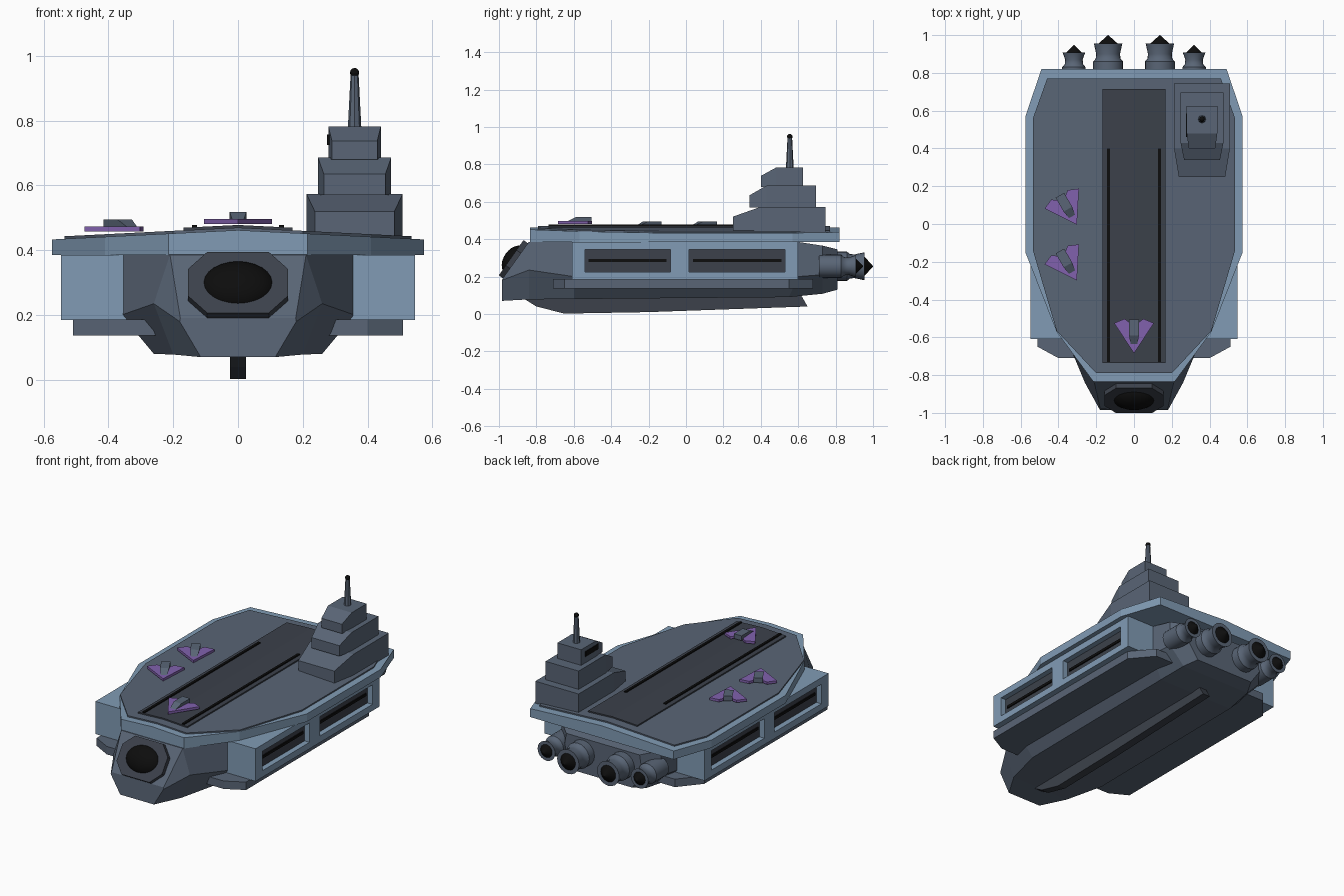
import bpy, bmesh, math
from mathutils import Matrix, Vector

if "Cube" in bpy.data.objects:
    bpy.data.objects.remove(bpy.data.objects["Cube"])


def mat(name, r, g, b):
    m = bpy.data.materials.new(name)
    m.diffuse_color = (r, g, b, 1)
    m.use_nodes = True
    m.node_tree.nodes["Principled BSDF"].inputs["Base Color"].default_value = m.diffuse_color
    return m


HULL = mat("hull_grey", 0.10, 0.13, 0.18)
TRIM = mat("trim_blue", 0.22, 0.33, 0.46)
DARK = mat("dark_grey", 0.045, 0.053, 0.07)
BLACK = mat("black", 0.004, 0.004, 0.004)
PURPLE = mat("purple", 0.22, 0.12, 0.42)


def finish(name, bm, material):
    bmesh.ops.recalc_face_normals(bm, faces=bm.faces)
    me = bpy.data.meshes.new(name)
    bm.to_mesh(me)
    bm.free()
    me.materials.append(material)
    ob = bpy.data.objects.new(name, me)
    bpy.context.collection.objects.link(ob)
    return ob


def loft(name, rings, material):
    """Skin closed rings of equal length and cap both ends."""
    bm = bmesh.new()
    vs = [[bm.verts.new(p) for p in r] for r in rings]
    n = len(rings[0])
    for a, b in zip(vs, vs[1:]):
        for i in range(n):
            j = (i + 1) % n
            bm.faces.new((a[i], a[j], b[j], b[i]))
    bm.faces.new(vs[0])
    bm.faces.new(vs[-1])
    return finish(name, bm, material)


def box(name, x0, x1, y0, y1, z0, z1, material):
    rect = [(x0, y0), (x1, y0), (x1, y1), (x0, y1)]
    return loft(name, [[(x, y, z) for x, y in rect] for z in (z0, z1)], material)


def lathe_y(name, x, z, profile, material, seg=20):
    """Revolve (radius, y) profile around an axis parallel to y."""
    ring = [2 * math.pi * i / seg for i in range(seg)]
    ob = loft(name, [[(x + r * math.cos(a), y, z + r * math.sin(a)) for a in ring]
                     for r, y in profile], material)
    smooth(ob)
    return ob


def smooth(ob):
    bpy.ops.object.select_all(action='DESELECT')
    ob.select_set(True)
    bpy.context.view_layer.objects.active = ob
    bpy.ops.object.shade_smooth_by_angle(angle=math.radians(35))


# Main hull: half rings of bottom, chine and top points, mirrored
half_rings = [
    [(0.115, -0.985, 0.07), (0.18, -0.985, 0.18), (0.178, -0.98, 0.19)],
    [(0.20, -0.84, 0.078), (0.26, -0.84, 0.235), (0.21, -0.84, 0.386)],
    [(0.26, -0.60, 0.08), (0.36, -0.60, 0.20), (0.36, -0.60, 0.39)],
    [(0.26, 0.55, 0.09), (0.36, 0.60, 0.20), (0.36, 0.60, 0.385)],
    [(0.24, 0.73, 0.108), (0.34, 0.73, 0.21), (0.34, 0.73, 0.365)],
    [(0.20, 0.81, 0.13), (0.27, 0.81, 0.23), (0.25, 0.81, 0.345)],
]
loft("hull", [h + [(-x, y, z) for x, y, z in reversed(h)] for h in half_rings], HULL)

# Keel fin
keel = [(-0.88, 0.09), (-0.80, 0.04), (-0.65, 0.002), (-0.2, 0.01),
        (0.65, 0.04), (0.61, 0.11), (-0.8, 0.12)]
loft("keel", [[(x, y, z) for y, z in keel] for x in (-0.025, 0.025)], DARK)


# Cambered flight deck plates
def deck_plate(name, outline, bottom, lift, material):
    bm = bmesh.new()
    pts = outline + [(0, outline[-1][1])]
    pts = [(0, outline[0][1])] + pts

    def top(x):
        return 0.462 - 0.05 * x + lift
    for s in (1, -1):
        up = [bm.verts.new((s * x, y, top(x))) for x, y in pts]
        lo = [bm.verts.new((s * x, y, bottom)) for x, y in pts]
        bm.faces.new(up)
        bm.faces.new(lo)
        for i in range(len(pts) - 1):
            bm.faces.new((up[i], up[i + 1], lo[i + 1], lo[i]))
    bmesh.ops.remove_doubles(bm, verts=bm.verts, dist=1e-5)
    return finish(name, bm, material)


deck_plate("deck_rim", [(0.215, -0.835), (0.41, -0.57), (0.575, -0.15),
                        (0.575, 0.57), (0.49, 0.82)], 0.385, 0, TRIM)
deck_plate("deck_surface", [(0.20, -0.79), (0.41, -0.565), (0.535, -0.14),
                            (0.535, 0.56), (0.46, 0.77)], 0.42, 0.008, HULL)
deck_plate("runway", [(0.168, -0.735), (0.168, 0.715)], 0.44, 0.016, DARK)

# Nose cannon: octagonal collar and black dome on the sloped bow
slope = Matrix.Translation((0, -0.917, 0.288)) @ Matrix.Rotation(math.radians(55), 4, 'X')
octagon = [(0.155, 0.05), (0.095, 0.115), (-0.095, 0.115), (-0.155, 0.05),
           (-0.155, -0.05), (-0.095, -0.115), (0.095, -0.115), (0.155, -0.05)]
loft("cannon_collar", [[slope @ Vector((x, y, z)) for x, y in octagon]
                       for z in (-0.02, 0.022)], DARK)
bm = bmesh.new()
bmesh.ops.create_uvsphere(bm, u_segments=24, v_segments=12, radius=1,
                          matrix=slope @ Matrix.Diagonal((0.115, 0.086, 0.058, 1)))
smooth(finish("cannon_dome", bm, BLACK))

for side, s in (("right", 1), ("left", -1)):
    def sbox(name, x0, x1, *rest):
        return box(f"{name}_{side}", s * x0, s * x1, *rest)

    # Hangar pod built as a core plus a frame around two recessed bays
    sbox("pod_core", 0.34, 0.50, -0.61, 0.60, 0.185, 0.386, TRIM)
    for i, (a, b) in enumerate([(0.185, 0.225), (0.345, 0.386)]):
        sbox(f"pod_rail_{i}", 0.50, 0.547, -0.61, 0.60, a, b, TRIM)
    for i, (a, b) in enumerate([(-0.61, -0.54), (-0.083, 0.017), (0.53, 0.60)]):
        sbox(f"pod_post_{i}", 0.50, 0.547, a, b, 0.225, 0.345, TRIM)
    for i, (a, b) in enumerate([(-0.54, -0.083), (0.017, 0.53)]):
        sbox(f"bay_door_{i}", 0.495, 0.513, a, b, 0.225, 0.345, DARK)
        sbox(f"bay_slit_{i}", 0.51, 0.52, a + 0.02, b - 0.02, 0.277, 0.293, BLACK)

    # Lower skirt
    skirt = [(0.20, -0.71), (0.40, -0.71), (0.51, -0.65), (0.51, 0.55), (0.40, 0.68), (0.20, 0.68)]
    loft(f"skirt_{side}", [[(s * x, y, z) for x, y in skirt] for z in (0.137, 0.186)], HULL)

    # Runway light strips
    sbox("runway_strip", 0.127, 0.142, -0.73, 0.40, 0.46, 0.478, BLACK)

    # Engines: inner large, outer small
    lathe_y(f"main_engine_{side}", s * 0.137, 0.255,
            [(0.079, 0.76), (0.079, 0.86), (0.066, 0.875), (0.063, 0.90), (0.075, 0.955)], HULL)
    lathe_y(f"main_exhaust_{side}", s * 0.137, 0.255, [(0.052, 0.954), (0.001, 1.0)], BLACK)
    lathe_y(f"small_engine_{side}", s * 0.318, 0.255,
            [(0.062, 0.71), (0.062, 0.83), (0.049, 0.845), (0.046, 0.87), (0.06, 0.908)], HULL)
    lathe_y(f"small_exhaust_{side}", s * 0.318, 0.255, [(0.041, 0.907), (0.001, 0.947)], BLACK)

# Command tower: stacked tiers with a narrowed, sloped front
TX = 0.36
tiers = [(0.148, 0.123, 0.25, 0.40, 0.745, 0.43, 0.52, 0.573),
         (0.113, 0.095, 0.34, 0.43, 0.695, 0.57, 0.635, 0.686),
         (0.081, 0.070, 0.40, 0.48, 0.625, 0.68, 0.738, 0.782)]
for i, (wb, wf, yf, yt, yb, z0, zm, z1) in enumerate(tiers):
    ring = [(wf, yf, z0), (wf, yf, zm), (wb, yt, z1), (wb, yt, z0)]
    loft(f"tower_tier_{i}", [
        [(TX + sx * wf, yf, z) for sx, z in ((-1, z0), (1, z0), (1, zm), (-1, zm))],
        [(TX + sx * wb, yt, z) for sx, z in ((-1, z0), (1, z0), (1, z1), (-1, z1))],
        [(TX + sx * wb, yb, z) for sx, z in ((-1, z0), (1, z0), (1, z1), (-1, z1))]], HULL)
box("bridge_window", 0.275, 0.285, 0.46, 0.585, 0.725, 0.757, BLACK)

# Mast and beacon
ring = [math.tau * i / 8 for i in range(8)]
loft("mast", [[(TX + r * math.cos(a), 0.555 + r * math.sin(a), z) for a in ring]
              for r, z in ((0.021, 0.775), (0.012, 0.95))], HULL)
bm = bmesh.new()
bmesh.ops.create_uvsphere(bm, u_segments=10, v_segments=6, radius=0.015,
                          matrix=Matrix.Translation((TX, 0.555, 0.948)))
finish("beacon", bm, BLACK)

# Parked fighters: delta wings and wedge fuselage
wing = [(0, -0.105), (0.105, 0.055), (0.05, 0.078), (0, 0.04), (-0.05, 0.078), (-0.105, 0.055)]
body = [(-0.07, 0.01), (-0.01, 0.040), (0.075, 0.040), (0.075, 0.01)]
for i, (x, y, z, ang) in enumerate([(0, -0.58, 0.478, 0), (-0.355, 0.087, 0.455, 30),
                                    (-0.355, -0.208, 0.455, 30)]):
    place = Matrix.Translation((x, y, z)) @ Matrix.Rotation(math.radians(ang), 4, 'Z')
    loft(f"fighter_wing_{i}", [[place @ Vector((px, py, h)) for px, py in wing]
                               for h in (0.003, 0.018)], PURPLE)
    loft(f"fighter_body_{i}", [[place @ Vector((w * (0.6 if py < -0.05 else 1), py, h))
                                for py, h in body] for w in (-0.026, 0.026)], HULL)
